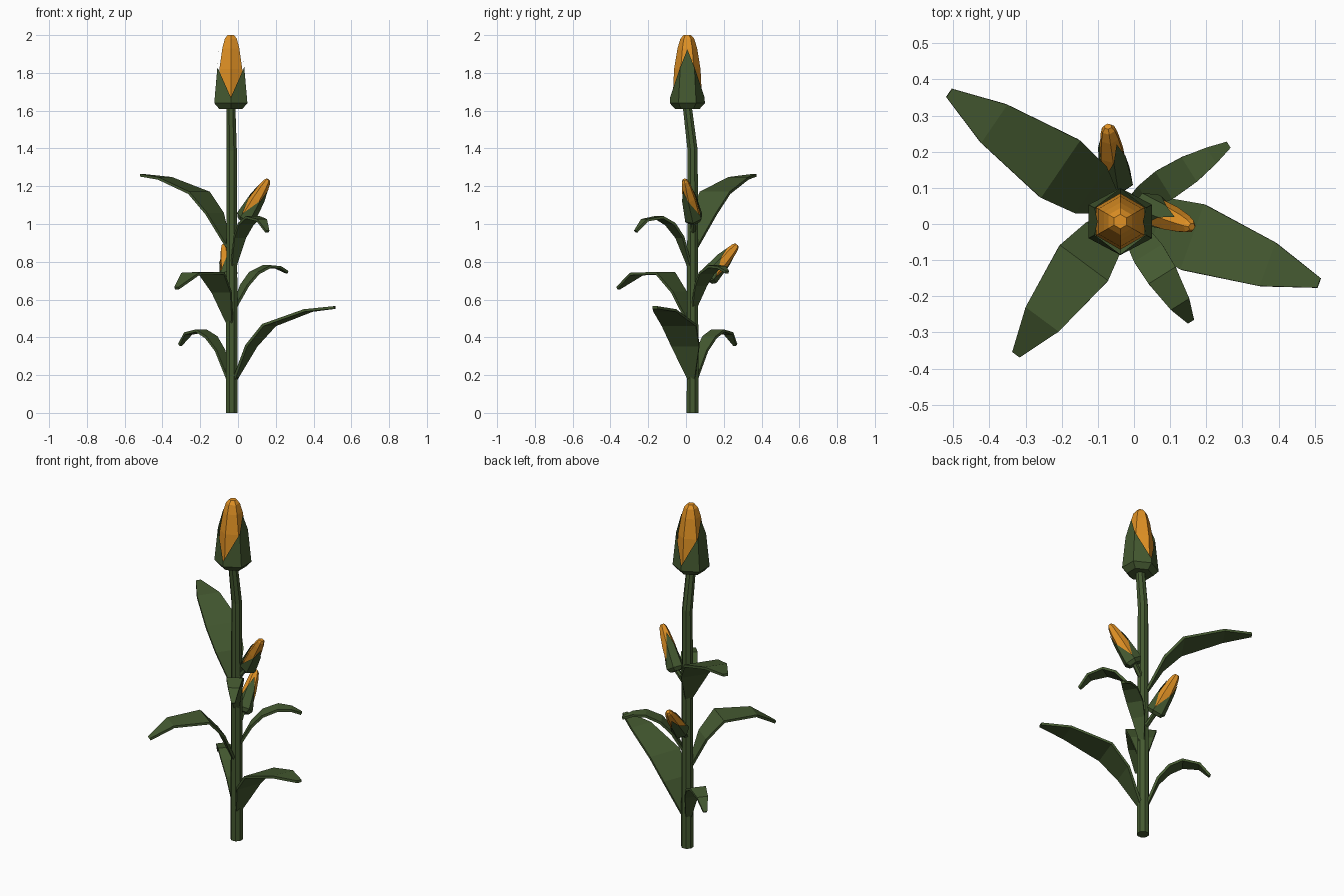
import bpy, bmesh, math
from mathutils import Vector, Matrix

if "Cube" in bpy.data.objects:
    bpy.data.objects.remove(bpy.data.objects["Cube"])


def material(name, rgb):
    m = bpy.data.materials.new(name)
    m.diffuse_color = (*rgb, 1)
    m.use_nodes = True
    m.node_tree.nodes["Principled BSDF"].inputs["Base Color"].default_value = m.diffuse_color
    return m


GREEN = material("leaf_green", (0.058, 0.100, 0.030))
ORANGE = material("petal_orange", (0.75, 0.285, 0.018))
STEM = Vector((-0.033, 0.035, 0))


def finish(name, bm, mat, matrix=Matrix()):
    bmesh.ops.recalc_face_normals(bm, faces=bm.faces)
    mesh = bpy.data.meshes.new(name)
    bm.to_mesh(mesh)
    bm.free()
    mesh.materials.append(mat)
    ob = bpy.data.objects.new(name, mesh)
    ob.matrix_world = matrix
    bpy.context.collection.objects.link(ob)
    return ob


def loft(name, rings, mat, matrix=Matrix(), cap_top=True):
    """Skin a list of equal-length point rings."""
    bm = bmesh.new()
    vs = [[bm.verts.new(p) for p in ring] for ring in rings]
    n = len(vs[0])
    for a, b in zip(vs, vs[1:]):
        for i in range(n):
            j = (i + 1) % n
            bm.faces.new((a[i], a[j], b[j], b[i]))
    bm.faces.new(vs[0])
    if cap_top:
        bm.faces.new(vs[-1])
    return finish(name, bm, mat, matrix)


def ring(c, r, n, turn=0.0):
    return [Vector(c) + Vector((r * math.cos(a), r * math.sin(a), 0))
            for a in (turn + 2 * math.pi * i / n for i in range(n))]


def leaf(name, azimuth, base_z, profile):
    """Flat blade; profile = (distance from stem, height, half width)."""
    a = math.radians(azimuth)
    out = Vector((math.cos(a), math.sin(a), 0))
    side = Vector((-out.y, out.x, 0))
    bm = bmesh.new()
    rows = []
    for r, z, w in profile:
        c = STEM + out * r + Vector((0, 0, base_z + z))
        rows.append([bm.verts.new(c - side * w), bm.verts.new(c + side * w)])
    for p, q in zip(rows, rows[1:]):
        bm.faces.new((p[0], q[0], q[1], p[1]))
    ob = finish(name, bm, GREEN)
    sol = ob.modifiers.new("thickness", 'SOLIDIFY')
    sol.thickness = 0.014
    sol.offset = 0


def bud(name, base, tip, notch, width):
    """Hexagonal bud in two pointed sepals; notch = side where petals show."""
    base, tip = Vector(base), Vector(tip)
    z = (tip - base).normalized()
    n = Vector(notch)
    y = (n - z * n.dot(z)).normalized()
    x = y.cross(z)
    m = Matrix((x, y, z)).transposed().to_4x4()
    m.translation = base
    m = m @ Matrix.Diagonal((width, width, (tip - base).length / 0.39, 1))
    # petals
    shape = [(0.04, 0.078), (0.21, 0.070), (0.32, 0.052), (0.37, 0.037), (0.39, 0.020)]
    loft(name + "_petals", [ring((0, 0, h), r, 6, math.pi / 6) for h, r in shape],
         ORANGE, m)
    # sepals: hexagon corners plus a peak in the middle of the two side faces
    rim = {0: (0.315, 0.064), 30: (0.22, 0.075), 90: (0.06, 0.091)}
    cup = [[], [], []]
    for deg in (0, 30, 90, 150, 180, 210, 270, 330):
        key = deg % 180
        key = min(key, 180 - key)
        a = math.radians(deg)
        flat = math.cos(math.pi / 6) if key == 0 else 1
        d = Vector((1.09 * math.cos(a), math.sin(a), 0))
        h, r = rim[key]
        for k, (hh, rr) in enumerate(((0, 0.066), (0.03, 0.093), (h, r))):
            f = flat if k < 2 else (0.9 if key == 0 else 1)
            cup[k].append(d * rr * f + Vector((0, 0, hh)))
    loft(name + "_sepals", cup, GREEN, m, cap_top=False)


# stem, bending towards the front near the top
loft("stem", [ring((STEM.x, STEM.y, 0), 0.034, 8, math.pi / 8),
              ring((STEM.x, STEM.y, 1.39), 0.029, 8, math.pi / 8),
              ring((-0.038, 0.007, 1.62), 0.026, 8, math.pi / 8)], GREEN)

# buds
bud("top_bud", (-0.038, 0.007, 1.61), (-0.038, 0.007, 2.0), (0, -1, 0), 1.0)
bud("right_bud", (0.03, 0.045, 1.015), (0.16, -0.008, 1.235), (0, -1, 1), 0.53)
bud("back_bud", (-0.048, 0.11, 0.708), (-0.072, 0.27, 0.89), (-1, 0, 1), 0.53)

# short stalks joining the side buds to the stem
for name, a, b in (("right_stalk", (-0.03, 0.035, 0.94), (0.035, 0.043, 1.025)),
                   ("back_stalk", (-0.033, 0.04, 0.64), (-0.049, 0.115, 0.715))):
    loft(name, [ring(a, 0.016, 6), ring(b, 0.016, 6)], GREEN)

# leaves
BIG = [(0.02, -0.02, 0.02), (0.11, 0.155, 0.078), (0.21, 0.265, 0.096),
       (0.43, 0.342, 0.064), (0.58, 0.358, 0.014)]
MIDDLE = [(0.02, -0.02, 0.02), (0.09, 0.14, 0.062), (0.18, 0.24, 0.083),
          (0.37, 0.235, 0.057), (0.49, 0.16, 0.013)]
SMALL = [(0.02, -0.02, 0.015), (0.08, 0.13, 0.036), (0.14, 0.20, 0.046),
         (0.21, 0.235, 0.044), (0.30, 0.22, 0.030), (0.355, 0.16, 0.010)]
SMALL_FLAT = [(0.02, -0.02, 0.015), (0.08, 0.09, 0.036), (0.14, 0.155, 0.045),
              (0.22, 0.19, 0.040), (0.29, 0.185, 0.026), (0.345, 0.16, 0.010)]

leaf("lower_right_leaf", -20, 0.20, BIG)
leaf("upper_left_leaf", 145.6, 0.90, BIG)
leaf("front_left_leaf", 233.5, 0.50, MIDDLE)
leaf("lower_back_leaf", 140.5, 0.20, SMALL)
leaf("upper_front_leaf", -58, 0.80, SMALL)
leaf("back_right_leaf", 32, 0.585, SMALL_FLAT)
